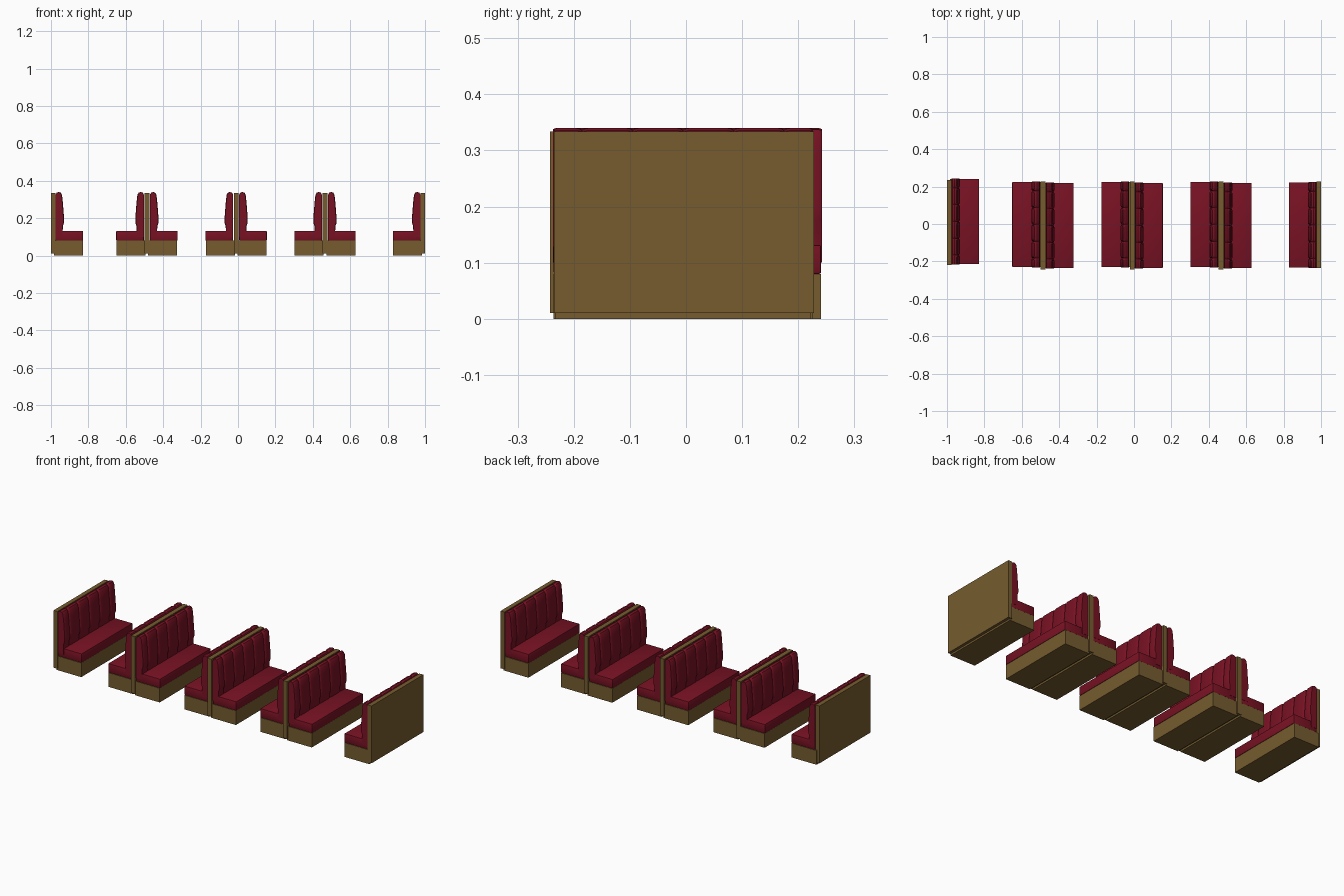
import bpy, bmesh

if "Cube" in bpy.data.objects:
    bpy.data.objects.remove(bpy.data.objects["Cube"])


def material(name, rgb):
    m = bpy.data.materials.new(name)
    m.diffuse_color = (*rgb, 1)
    m.use_nodes = True
    m.node_tree.nodes["Principled BSDF"].inputs["Base Color"].default_value = m.diffuse_color
    return m


RED = material("dark red leather", (0.19, 0.006, 0.017))
TAN = material("brown wood", (0.18, 0.107, 0.028))


def finish(bm, name, mat, smooth=False):
    bmesh.ops.recalc_face_normals(bm, faces=bm.faces)
    me = bpy.data.meshes.new(name)
    bm.to_mesh(me)
    bm.free()
    me.materials.append(mat)
    ob = bpy.data.objects.new(name, me)
    bpy.context.collection.objects.link(ob)
    if smooth:
        bpy.ops.object.select_all(action='DESELECT')
        bpy.context.view_layer.objects.active = ob
        ob.select_set(True)
        bpy.ops.object.shade_smooth_by_angle(angle=0.6)
    return ob


def box(name, mat, x, y, z, bevel=0):
    bm = bmesh.new()
    bmesh.ops.create_cube(bm, size=1)
    for v in bm.verts:
        v.co = [(a + b) / 2 + c * abs(b - a) for (a, b), c in zip((x, y, z), v.co)]
    if bevel:
        bmesh.ops.bevel(bm, geom=bm.edges[:], offset=bevel, segments=2,
                        profile=0.5, affect='EDGES')
    return finish(bm, name, mat, bevel > 0)


# side outline of the padded backrest: (distance from wall, height)
PROFILE = [(0.024, 0.10), (0.024, 0.325), (0.030, 0.336), (0.040, 0.34), (0.052, 0.337),
           (0.059, 0.325), (0.063, 0.29), (0.067, 0.24), (0.070, 0.20), (0.070, 0.175),
           (0.064, 0.158), (0.061, 0.10)]


def backrest(o, d, yc):
    # sweep the outline along y, pinching it at five vertical creases
    stations = [(-0.229, 0.003), (-0.224, 0)]
    for i in range(-2, 3):
        c = i * 0.09
        stations += [(c - 0.012, 0), (c - 0.005, 0.002), (c, 0.007),
                     (c + 0.005, 0.002), (c + 0.012, 0)]
    stations += [(0.224, 0), (0.229, 0.003)]
    bm = bmesh.new()
    rings = []
    for y, pinch in stations:
        ring = []
        for u, z in PROFILE:
            if u > 0.045 and z > 0.12:
                u -= pinch
            if z > 0.33:
                z -= pinch * 0.6
            ring.append(bm.verts.new((o + d * u, yc + y, z)))
        rings.append(ring)
    n = len(PROFILE)
    for a, b in zip(rings, rings[1:]):
        for i in range(n):
            j = (i + 1) % n
            bm.faces.new((a[i], a[j], b[j], b[i]))
    bm.faces.new(rings[0])
    bm.faces.new(rings[-1])
    finish(bm, "backrest_cushion", RED, True)


def bench(o, d, yc):
    ys = (yc - 0.228, yc + 0.228)
    box("bench_base", TAN, (o + d * 0.015, o + d * 0.170), ys, (0, 0.08))
    box("seat_cushion", RED, (o + d * 0.024, o + d * 0.172), ys, (0.08, 0.132), 0.004)
    backrest(o, d, yc)


def panel(x0, x1, y0, y1):
    box("back_panel", TAN, (x0, x1), (y0, y1), (0.01, 0.334))


# single benches at both ends of the row
bench(-1, 1, 0.013)
panel(-1, -0.976, -0.220, 0.236)
bench(1, -1, -0.005)
panel(0.976, 1, -0.235, 0.228)

# back-to-back double benches
for c in (-0.487, -0.010, 0.465):
    bench(c + 0.008, -1, -0.003)
    bench(c - 0.008, 1, -0.008)
    panel(c - 0.0125, c + 0.0125, -0.242, 0.228)
